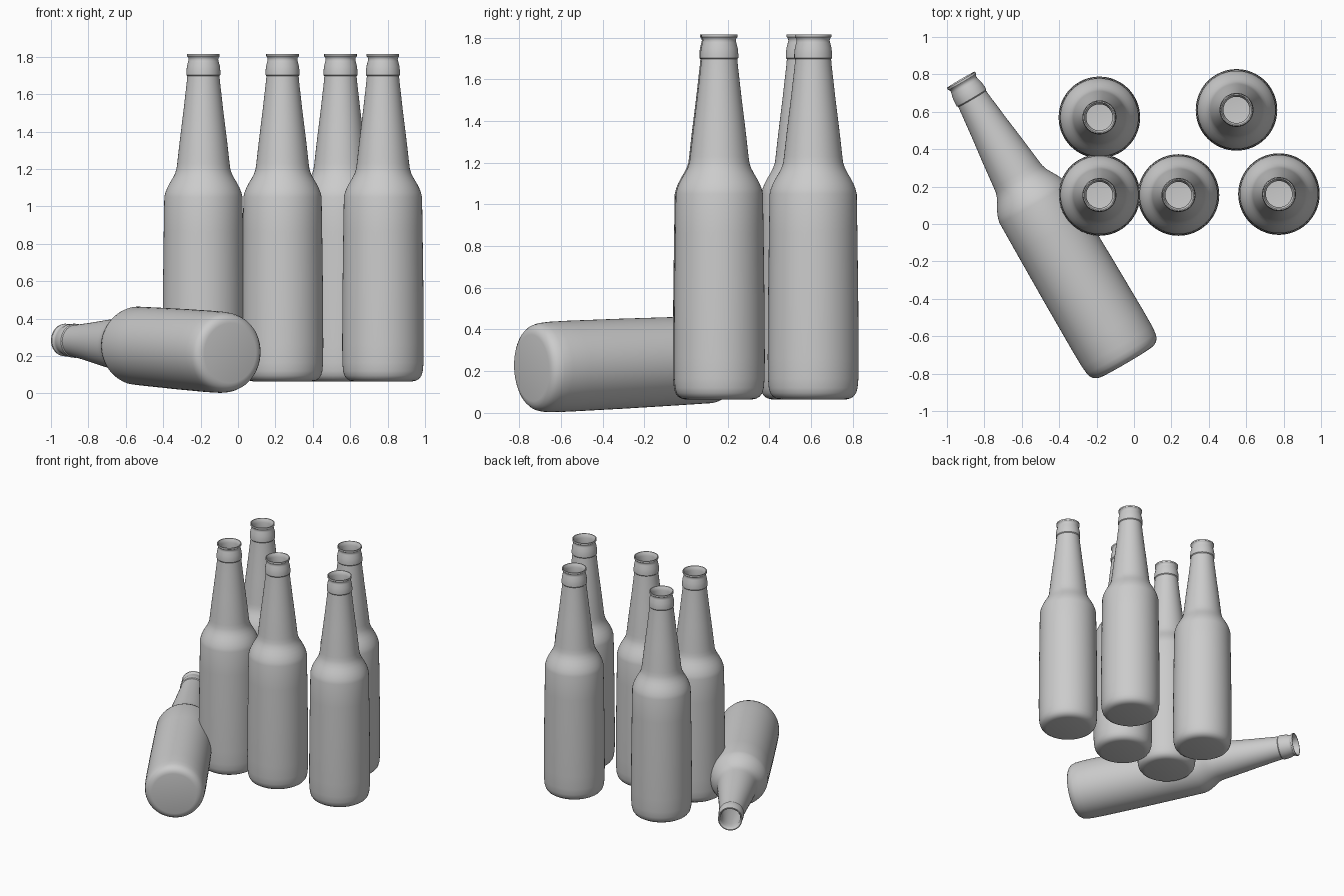
import bpy, bmesh, math
from mathutils import Vector

# Half profile of a bottle (radius, height): outside from base to lip, then inside back down
OUTER = [(0, 0), (0.160, 0), (0.178, 0.004), (0.194, 0.014), (0.206, 0.030),
         (0.213, 0.055), (0.217, 0.10), (0.218, 0.20), (0.216, 0.50), (0.212, 0.80),
         (0.209, 0.985), (0.203, 1.01), (0.193, 1.035), (0.180, 1.06), (0.165, 1.085),
         (0.152, 1.11), (0.144, 1.135), (0.140, 1.165), (0.135, 1.21), (0.127, 1.28),
         (0.116, 1.37), (0.106, 1.45), (0.097, 1.53), (0.090, 1.59), (0.086, 1.632)]
COLLAR = [(0.091, 1.638), (0.091, 1.655), (0.088, 1.685), (0.081, 1.712),
          (0.079, 1.722), (0.081, 1.730), (0.087, 1.738), (0.087, 1.750)]
INNER = [(0.081, 1.750), (0.075, 1.738), (0.070, 1.720), (0.074, 1.66), (0.078, 1.60),
         (0.106, 1.37), (0.130, 1.165), (0.142, 1.11), (0.170, 1.06), (0.199, 0.985),
         (0.208, 0.20), (0.203, 0.06), (0.185, 0.018), (0.160, 0.010), (0, 0.010)]


def lathe(name, profile, steps=64):
    """Spin a half profile around z into a mesh."""
    bm = bmesh.new()
    verts = [bm.verts.new((r, 0, z)) for r, z in profile]
    edges = [bm.edges.new(p) for p in zip(verts, verts[1:])]
    bmesh.ops.spin(bm, geom=verts + edges, cent=(0, 0, 0), axis=(0, 0, 1),
                   angle=2 * math.pi, steps=steps, use_duplicate=False)
    bmesh.ops.remove_doubles(bm, verts=bm.verts, dist=1e-4)
    bmesh.ops.recalc_face_normals(bm, faces=bm.faces)
    mesh = bpy.data.meshes.new(name)
    bm.to_mesh(mesh)
    bm.free()
    return mesh


def place(name, mesh, location):
    obj = bpy.data.objects.new(name, mesh)
    obj.location = location
    bpy.context.collection.objects.link(obj)
    return obj


# Standing bottles, all sharing one mesh
bottle = lathe("bottle", OUTER + COLLAR + INNER)
spots = [(-0.185, 0.155), (0.238, 0.155), (0.775, 0.16), (-0.185, 0.57), (0.548, 0.61)]
standing = [place(f"standing_bottle_{i + 1}", bottle, (x, y, 0.065))
            for i, (x, y) in enumerate(spots)]

# Fallen bottle, neck pointing back left and slightly raised
fallen = place("fallen_bottle", bottle, (-0.042, -0.738, 0.216))
axis = Vector((-0.505, 0.863, 0.040))
fallen.rotation_euler = axis.to_track_quat('Z', 'Y').to_euler()

# Smooth glass with crisp collar and lip edges
bpy.context.view_layer.objects.active = standing[0]
standing[0].select_set(True)
bpy.ops.object.shade_smooth_by_angle(angle=math.radians(35))
